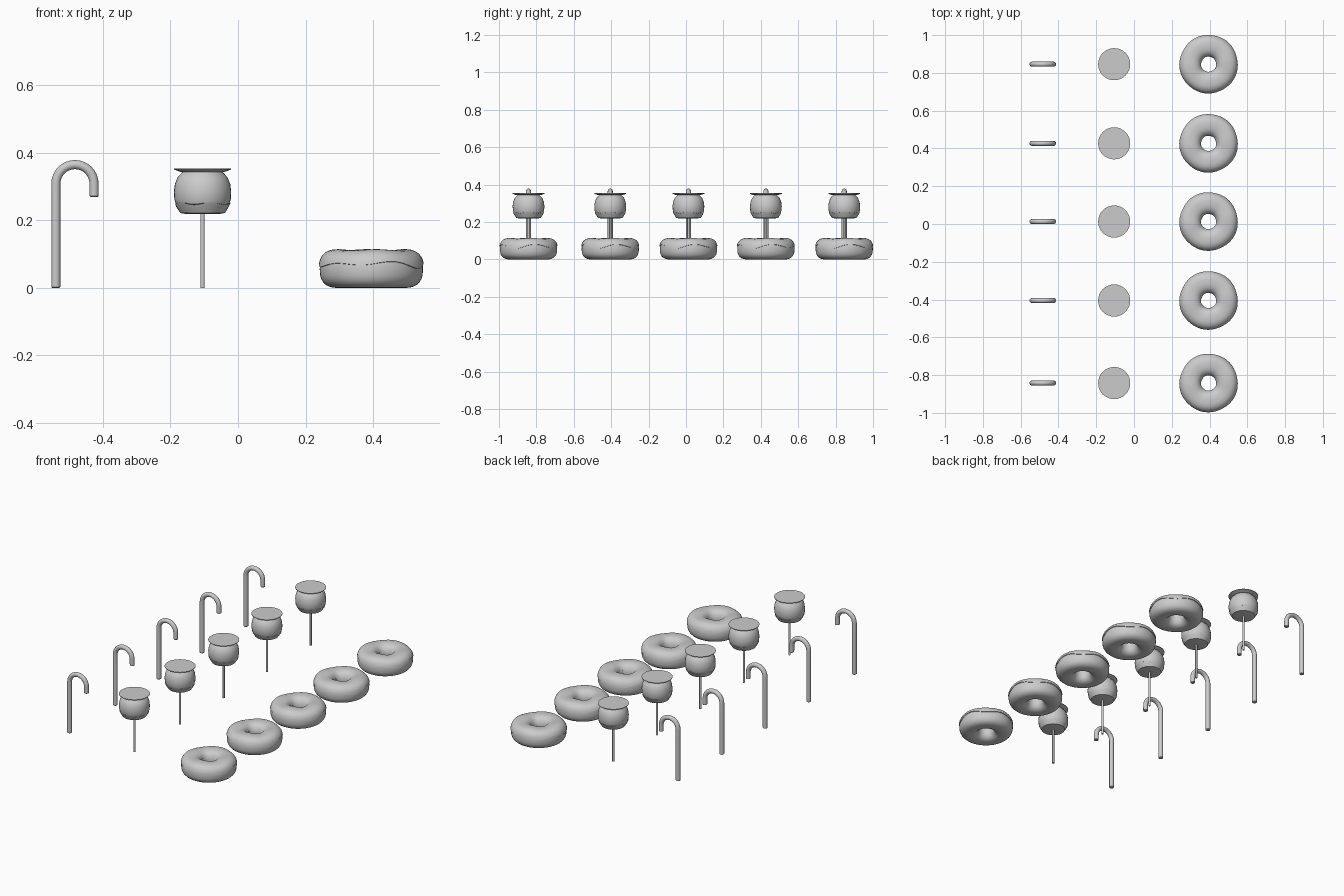
import bpy, bmesh, math
from math import sin, cos, pi

if "Cube" in bpy.data.objects:
    bpy.data.objects.remove(bpy.data.objects["Cube"])

ROWS = [-0.842, -0.405, 0.013, 0.427, 0.846]
mat = bpy.data.materials.new("plain grey")
mat.diffuse_color = (0.6, 0.6, 0.6, 1)
mat.use_nodes = True
mat.node_tree.nodes["Principled BSDF"].inputs["Base Color"].default_value = mat.diffuse_color


def grid_mesh(name, rings, loop, caps=False):
    """Skin a list of closed rings; loop joins the last ring to the first."""
    bm = bmesh.new()
    vs = [[bm.verts.new(p) for p in ring] for ring in rings]
    n = len(vs[0])
    for i in range(len(vs) if loop else len(vs) - 1):
        a, b = vs[i], vs[(i + 1) % len(vs)]
        for j in range(n):
            k = (j + 1) % n
            bm.faces.new((a[j], a[k], b[k], b[j]))
    if caps:
        bm.faces.new(vs[0])
        bm.faces.new(vs[-1])
    bmesh.ops.recalc_face_normals(bm, faces=bm.faces)
    me = bpy.data.meshes.new(name)
    bm.to_mesh(me)
    bm.free()
    me.materials.append(mat)
    return me


def lathe(name, profile, sides):
    rings = [[(r * cos(2 * pi * j / sides), r * sin(2 * pi * j / sides), z)
              for j in range(sides)] for r, z in profile]
    return grid_mesh(name, rings, False, True)


def place(me, x, angle=35):
    """One copy of the part in every row."""
    for i, y in enumerate(ROWS):
        ob = bpy.data.objects.new(f"{me.name}_{i + 1}", me)
        ob.location = (x, y, 0)
        bpy.context.collection.objects.link(ob)
        if i == 0:
            bpy.context.view_layer.objects.active = ob
            bpy.ops.object.select_all(action='DESELECT')
            ob.select_set(True)
            for p in me.polygons:
                p.use_smooth = True
            me.set_sharp_from_angle(angle=math.radians(angle))


def section(t, grow=0.0):
    """Rounded-square section of the ring cake: radius and height."""
    e = 2 / 2.5
    c, s = cos(t), sin(t)
    return (0.097 + (0.056 + grow) * math.copysign(abs(c) ** e, c),
            0.055 + (0.055 + grow) * math.copysign(abs(s) ** e, s))


# Ring cake: plain dough ring
N = 48
dough = []
for j in range(N):
    a = 2 * pi * j / N
    dough.append([(r * cos(a), r * sin(a), z) for r, z in
                  (section(2 * pi * i / 28) for i in range(28))])
place(grid_mesh("donut_dough", dough, True), 0.395)

# Icing shell with a wavy lower edge, tucked into the dough
icing = []
for j in range(N):
    a = 2 * pi * j / N
    wave = 0.11 * sin(5 * a + 0.6) + 0.06 * sin(3 * a)
    t0, t1 = 0.2 + wave, pi - 0.3 + 0.5 * wave
    pts = [section(t0, -0.006)]
    pts += [section(t0 + (t1 - t0) * i / 16, 0.003) for i in range(17)]
    pts.append(section(t1, -0.006))
    bump = 0.002 * sin(4 * a + 1)
    icing.append([(r * cos(a), r * sin(a), z + bump) for r, z in pts])
place(grid_mesh("donut_icing", icing, True), 0.395, 60)

# Dipped apple: rounded body, flat lid disc and thin stick
X = -0.105
place(lathe("apple_body", [(0.052, 0.22), (0.066, 0.225), (0.077, 0.242),
                           (0.0835, 0.262), (0.085, 0.285), (0.082, 0.308),
                           (0.074, 0.328), (0.062, 0.341), (0.055, 0.349)], 32), X, 40)
place(lathe("apple_lid", [(0.066, 0.344), (0.085, 0.351), (0.085, 0.354)], 32), X, 20)
place(lathe("apple_stick", [(0.0065, 0.0), (0.0065, 0.225)], 8), X, 50)

# Coating at the bottom of the apple, with a pointed wavy rim
coat = []
for r, z, w in [(0.045, 0.2185, 0), (0.066, 0.222, 0), (0.0775, 0.24, 0.3), (0.082, 0.25, 1)]:
    ring = []
    for j in range(30):
        a = 2 * pi * j / 30
        k = w * cos(5 * a)
        ring.append(((r + 0.0015 * k) * cos(a), (r + 0.0015 * k) * sin(a), z + 0.004 * k))
    coat.append(ring)
place(grid_mesh("apple_coating", coat, False, True), X, 30)

# Candy cane: tube along a straight stem and a hook, with bevelled ends
R, CX, CZ = 0.0565, 0.0565, 0.309
path = [(0, 0.003 + 0.0765 * i, 0) for i in range(5)]
path += [(CX - R * cos(pi * i / 16), CZ + R * sin(pi * i / 16), pi * i / 16)
         for i in range(1, 17)]
path.append((0.1135, 0.273, pi))
path = [(0, 0, 0)] + path + [(0.1135, 0.27, pi)]
tube = []
for i, (x, z, t) in enumerate(path):
    r = 0.0105 if i in (0, len(path) - 1) else 0.0135
    tube.append([(x - r * cos(b) * cos(t), r * sin(b), z + r * cos(b) * sin(t))
                 for b in (2 * pi * j / 16 for j in range(16))])
place(grid_mesh("candy_cane", tube, False, True), -0.5395, 40)
